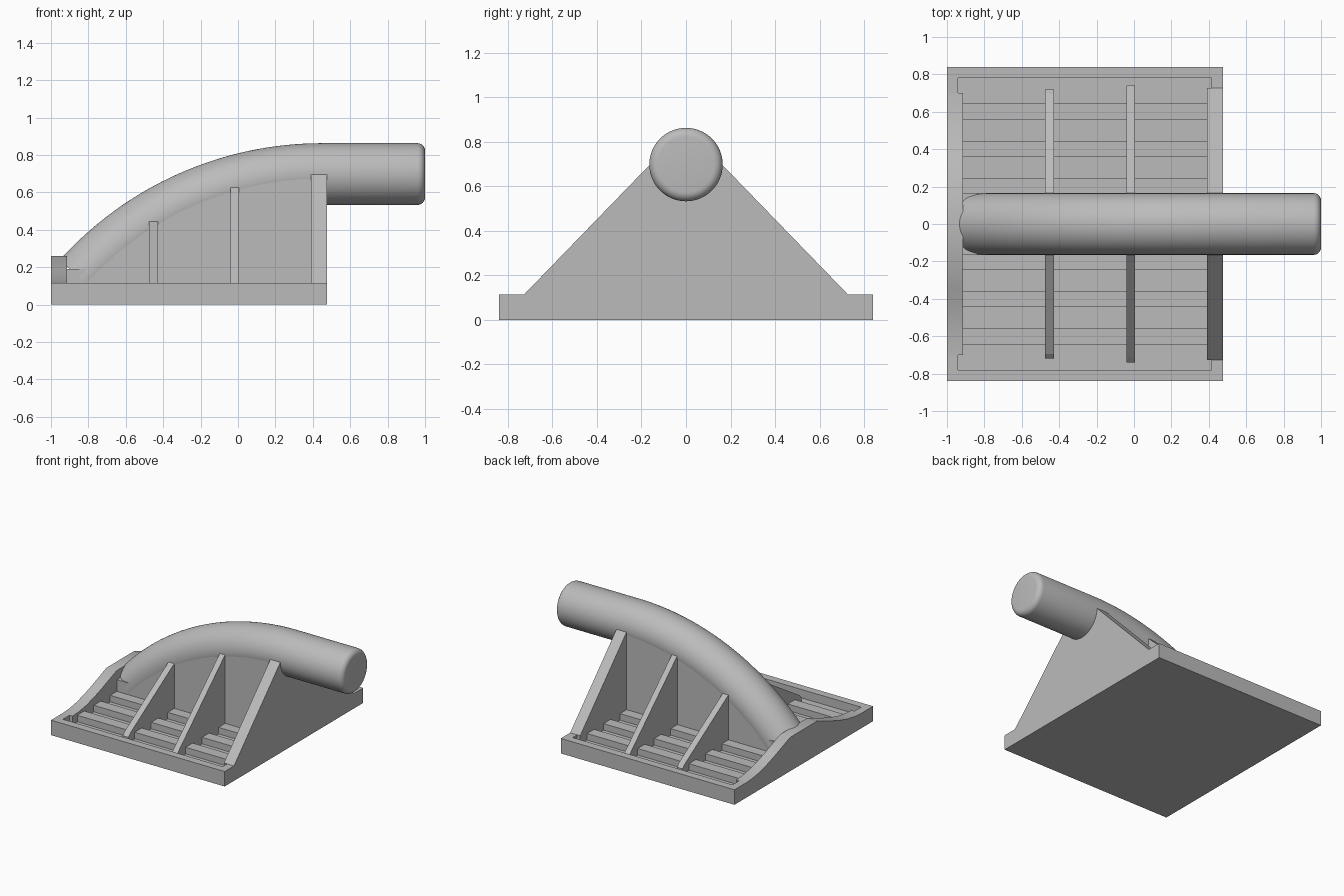
import bpy, bmesh, math
from mathutils import Vector

if "Cube" in bpy.data.objects:
    bpy.data.objects.remove(bpy.data.objects["Cube"])

grey = bpy.data.materials.new("mid grey")
grey.diffuse_color = (0.5, 0.5, 0.5, 1)
grey.use_nodes = True
grey.node_tree.nodes["Principled BSDF"].inputs["Base Color"].default_value = grey.diffuse_color

X0, X1, Y, RIM = -1.0, 0.475, 0.84, 0.115   # base extents and rim height
BORDER, FLOOR = 0.084, 0.05                 # rim width and recess floor
R, TZ = 0.165, 0.698                        # tube radius and axis height
BEND_X, BEND_R = 0.45, 1.723                # bend start and bend radius


def finish(name, bm, smooth=False):
    bmesh.ops.recalc_face_normals(bm, faces=bm.faces)
    me = bpy.data.meshes.new(name)
    bm.to_mesh(me)
    bm.free()
    me.materials.append(grey)
    ob = bpy.data.objects.new(name, me)
    bpy.context.collection.objects.link(ob)
    if smooth:
        bpy.ops.object.select_all(action='DESELECT')
        ob.select_set(True)
        bpy.context.view_layer.objects.active = ob
        bpy.ops.object.shade_smooth_by_angle(angle=math.radians(30))
    return ob


def prism(name, pts, offset, smooth=False):
    """Extrude a closed outline of 3D points by an offset vector."""
    bm = bmesh.new()
    face = bm.faces.new([bm.verts.new(p) for p in pts])
    ext = bmesh.ops.extrude_face_region(bm, geom=[face])
    # keep the starting cap so the solid stays closed
    new = [g for g in ext["geom"] if isinstance(g, bmesh.types.BMVert)]
    bmesh.ops.translate(bm, verts=new, vec=Vector(offset))
    if not face.is_valid:
        bmesh.ops.holes_fill(bm, edges=bm.edges)
    return finish(name, bm, smooth)


def cross_wall(name, x0, x1, half, smooth=False):
    """Wall across the base from a half outline of (y, z), mirrored in y."""
    outline = half + [(-y, z) for y, z in reversed(half)]
    prism(name, [(x0, y, z) for y, z in outline], (x1 - x0, 0, 0), smooth)


# Base tray: slab with a sunken top
bm = bmesh.new()
bmesh.ops.create_cube(bm, size=1)
for v in bm.verts:
    v.co = (X0 if v.co.x < 0 else X1, math.copysign(Y, v.co.y), 0 if v.co.z < 0 else RIM)
bm.normal_update()
top = max(bm.faces, key=lambda f: f.normal.z)
bmesh.ops.inset_region(bm, faces=[top], thickness=BORDER)
ext = bmesh.ops.extrude_discrete_faces(bm, faces=[top])
bmesh.ops.translate(bm, verts=ext["faces"][0].verts, vec=(0, 0, FLOOR - RIM))
finish("base_tray", bm)

# Slats along the tray floor
for i, y in enumerate((-0.6, -0.4, -0.2, 0.2, 0.4, 0.6)):
    a, b = y - 0.043, y + 0.043
    prism("floor_slat_%d" % (i + 1),
          [(-0.92, a, 0.03), (-0.92, b, 0.03), (-0.92, b, 0.1), (-0.92, a, 0.1)],
          (1.315, 0, 0))

# Sloping ribs and the thick end plate
for name, x0, x1, foot, height in (("rear_rib", -0.475, -0.427, 0.72, 0.45),
                                   ("middle_rib", -0.04, 0.005, 0.74, 0.635)):
    cross_wall(name, x0, x1, [(foot, 0.03), (foot, 0.09), (foot - 0.025, RIM), (R - 0.01, height)])
cross_wall("end_plate", 0.39, X1, [(0.727, 0.03), (0.727, RIM), (R, 0.695)])

# Low wall with flared sides at the lower end of the tube
cross_wall("low_end_wall", X0, X0 + BORDER + 0.001,
           [(0.7, 0.03), (0.7, RIM), (0.62, 0.12), (0.53, 0.135), (0.44, 0.16),
            (0.35, 0.19), (R, 0.26)], True)


def axis(t):
    """Point and tangent on the bent part of the tube axis."""
    return (Vector((BEND_X - BEND_R * math.sin(t), 0, TZ - BEND_R * (1 - math.cos(t)))),
            Vector((-math.cos(t), 0, -math.sin(t))))


# Solid web filling the space under the tube
STEPS, END = 32, math.radians(48)
web = [(-0.92, 0.03), (0.45, 0.03), (0.45, TZ)]
for i in range(1, STEPS + 1):
    p = axis(END * i / STEPS)[0]
    if p.z > 0.19:
        web.append((p.x, p.z))
web += [(-0.83, 0.19), (-0.92, 0.19)]
prism("centre_web", [(x, -R + 0.002, z) for x, z in web], (0, 2 * R - 0.004, 0))

# Tube: rounded free end, straight run, then a bend down into the base
BEV = 0.04
rings = []
for i in range(7):
    a = math.pi / 2 * i / 6
    rings.append((Vector((1 - BEV + BEV * math.cos(a), 0, TZ)), Vector((-1, 0, 0)),
                  R - BEV + BEV * math.sin(a)))
rings += [(*axis(END * i / STEPS), R) for i in range(STEPS + 1)]
bm = bmesh.new()
SIDES, prev = 64, None
for n, (c, t, r) in enumerate(rings):
    up = Vector((0, 1, 0)).cross(t)
    ring = [bm.verts.new(c + r * (math.cos(a) * Vector((0, 1, 0)) + math.sin(a) * up))
            for a in (2 * math.pi * k / SIDES for k in range(SIDES))]
    if prev:
        for k in range(SIDES):
            j = (k + 1) % SIDES
            bm.faces.new((prev[k], prev[j], ring[j], ring[k]))
    if n in (0, len(rings) - 1):
        bm.faces.new(ring)
    prev = ring
finish("bent_tube", bm, True)
